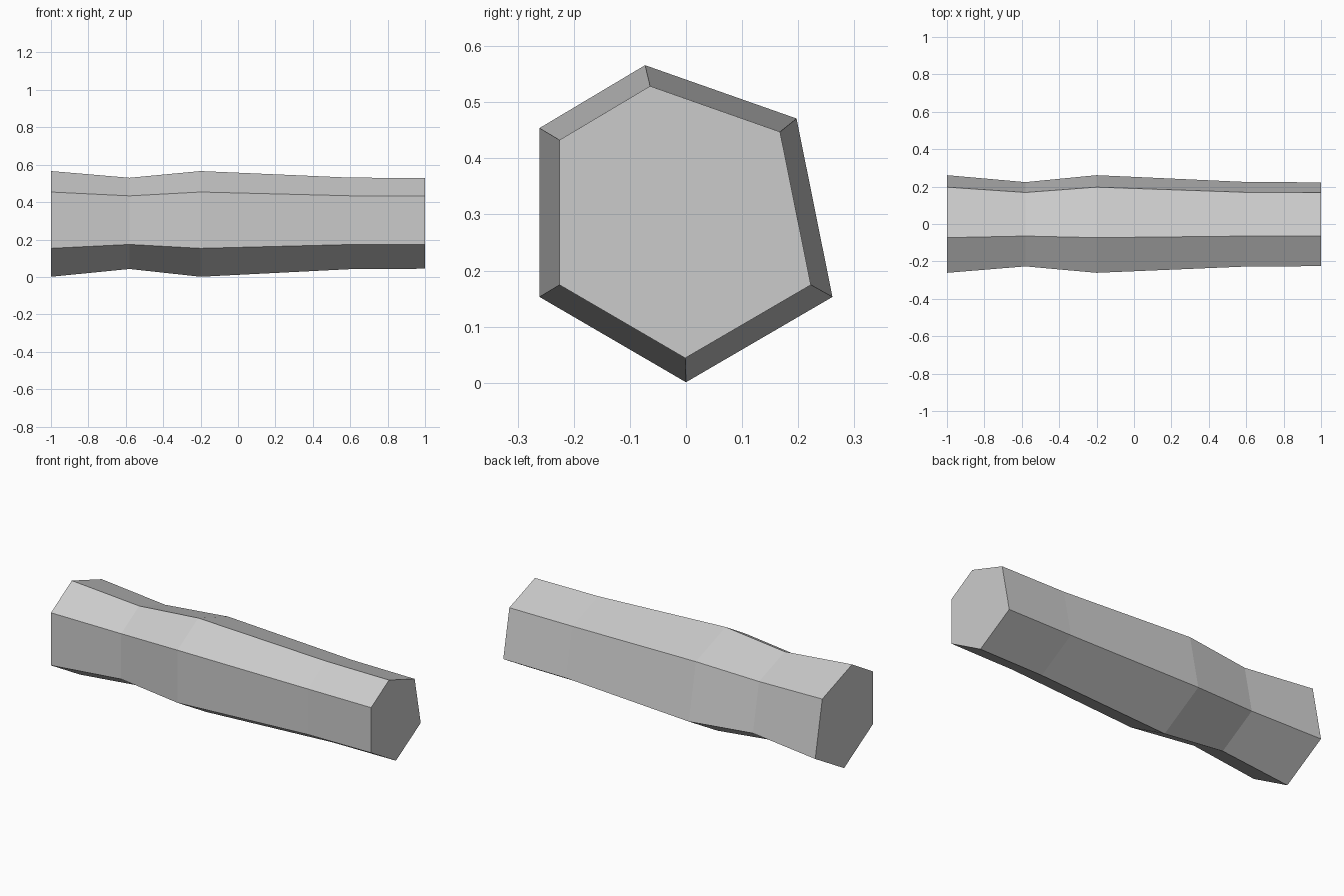
import bpy
import bmesh

cube = bpy.data.objects.get("Cube")
if cube:
    bpy.data.objects.remove(cube, do_unlink=True)

# Single flat grey
grey = bpy.data.materials.new("light_grey")
grey.use_nodes = True
colour = (0.6, 0.6, 0.6, 1.0)
grey.diffuse_color = colour
grey.node_tree.nodes["Principled BSDF"].inputs["Base Color"].default_value = colour

# Irregular six-sided cross-section (y, z), and its scale at stations along x
PROFILE = [(-0.261, 0.454), (-0.073, 0.566), (0.197, 0.471),
           (0.261, 0.153), (0.0, 0.001), (-0.261, 0.153)]
STATIONS = [(-1.0, 1.0), (-0.58, 0.863), (-0.2, 1.0), (0.6, 0.866), (1.0, 0.858)]
CENTRE_Y, CENTRE_Z = -0.01, 0.304


def loft(name, profile, stations, material):
    bm = bmesh.new()
    rings = [[bm.verts.new((x, CENTRE_Y + (y - CENTRE_Y) * s,
                            CENTRE_Z + (z - CENTRE_Z) * s))
              for y, z in profile] for x, s in stations]
    n = len(profile)
    for a, b in zip(rings, rings[1:]):
        for i in range(n):
            j = (i + 1) % n
            bm.faces.new((a[i], a[j], b[j], b[i]))
    # End caps
    bm.faces.new(rings[0])
    bm.faces.new(rings[-1])
    bmesh.ops.recalc_face_normals(bm, faces=bm.faces)
    mesh = bpy.data.meshes.new(name)
    bm.to_mesh(mesh)
    bm.free()
    mesh.materials.append(material)
    obj = bpy.data.objects.new(name, mesh)
    bpy.context.collection.objects.link(obj)
    return obj


# Faceted bar with a narrow waist near its right end
loft("faceted_bar", PROFILE, STATIONS, grey)
